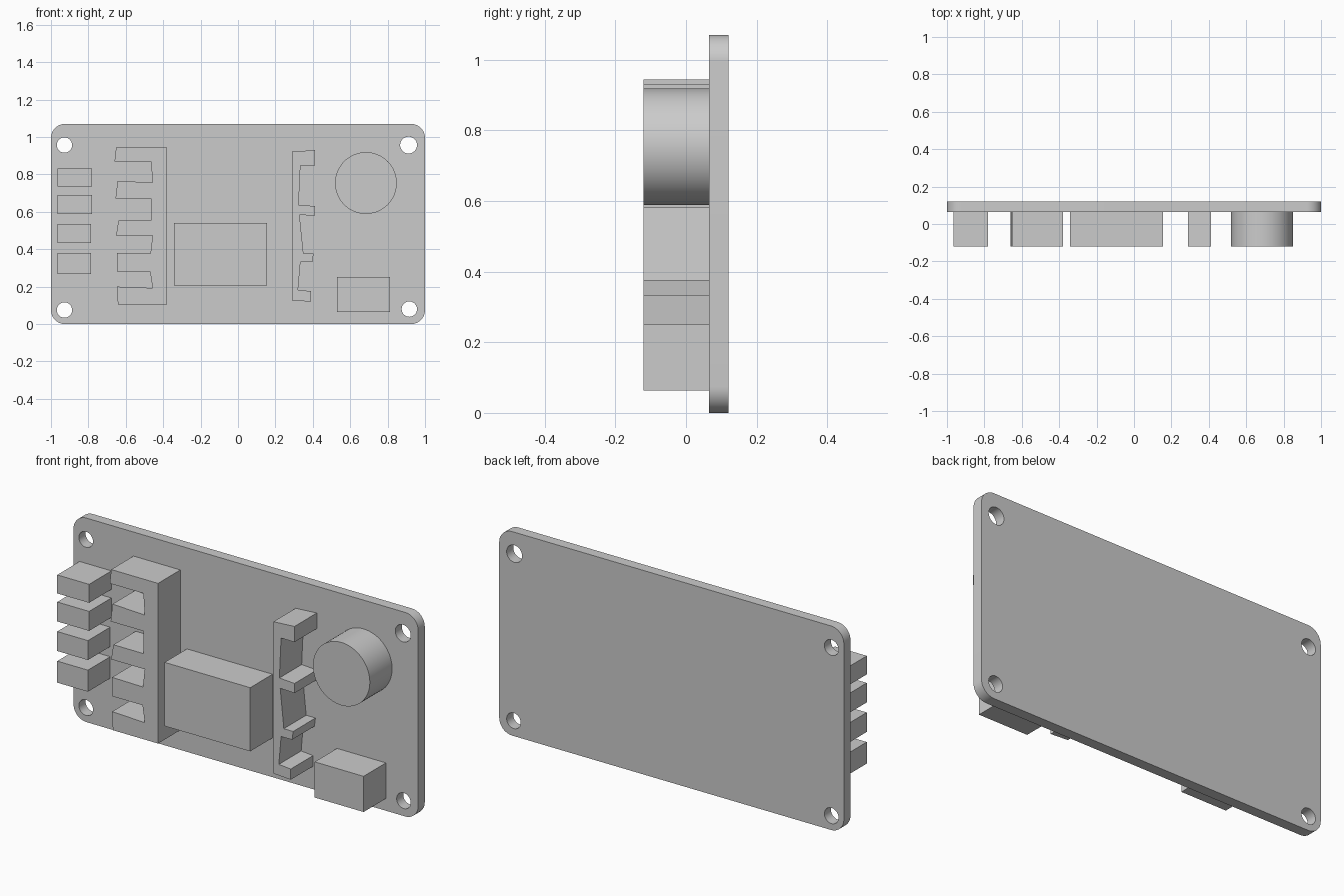
import bpy
import bmesh
import math

cube = bpy.data.objects.get("Cube")
if cube:
    bpy.data.objects.remove(cube, do_unlink=True)

FRONT, BOARD, BACK = -0.12, 0.065, 0.12

grey = bpy.data.materials.new("plain grey")
grey.use_nodes = True
grey.diffuse_color = (0.6, 0.6, 0.6, 1)
grey.node_tree.nodes["Principled BSDF"].inputs["Base Color"].default_value = grey.diffuse_color


def prism(name, outlines, y0=FRONT, y1=BOARD):
    """Extrude closed (x, z) outlines from y0 back to y1."""
    bm = bmesh.new()
    for outline in outlines:
        face = bm.faces.new([bm.verts.new((x, y0, z)) for x, z in outline])
        extruded = bmesh.ops.extrude_face_region(bm, geom=[face], use_keep_orig=True)
        moved = [g for g in extruded["geom"] if isinstance(g, bmesh.types.BMVert)]
        bmesh.ops.translate(bm, verts=moved, vec=(0, y1 - y0, 0))
    bmesh.ops.recalc_face_normals(bm, faces=bm.faces)
    mesh = bpy.data.meshes.new(name)
    bm.to_mesh(mesh)
    bm.free()
    mesh.materials.append(grey)
    obj = bpy.data.objects.new(name, mesh)
    bpy.context.collection.objects.link(obj)
    return obj


def arc(cx, cz, r, start=0, sweep=360, steps=48):
    count = steps if sweep == 360 else steps + 1
    angles = [math.radians(start + sweep * i / steps) for i in range(count)]
    return [(cx + r * math.cos(a), cz + r * math.sin(a)) for a in angles]


def box(name, x0, x1, z0, z1):
    return prism(name, [[(x0, z0), (x1, z0), (x1, z1), (x0, z1)]])


def select_only(obj):
    bpy.ops.object.select_all(action="DESELECT")
    obj.select_set(True)
    bpy.context.view_layer.objects.active = obj


def smooth(obj):
    select_only(obj)
    bpy.ops.object.shade_smooth_by_angle(angle=math.radians(30))


# Rounded board with four mounting holes
R, TOP = 0.075, 1.07
corners = [(1 - R, TOP - R), (R - 1, TOP - R), (R - 1, R), (1 - R, R)]
outline = [p for i, (x, z) in enumerate(corners) for p in arc(x, z, R, 90 * i, 90, 12)]
board = prism("circuit_board", [outline], BOARD, BACK)
holes = [(-0.928, 0.957, 0.041), (0.912, 0.957, 0.045),
         (-0.928, 0.075, 0.041), (0.916, 0.08, 0.041)]
cutter = prism("hole_cutter", [arc(*h) for h in holes], 0, 0.2)
cutter.hide_render = True
cut = board.modifiers.new("mounting_holes", "BOOLEAN")
cut.operation = "DIFFERENCE"
cut.solver = "EXACT"
cut.object = cutter
select_only(board)
bpy.ops.object.modifier_apply(modifier=cut.name)
bpy.data.objects.remove(cutter, do_unlink=True)
smooth(board)

# Row of four terminal pins
pins = [(-0.78, 0.735, 0.832), (-0.78, 0.588, 0.69),
        (-0.787, 0.433, 0.535), (-0.787, 0.267, 0.38)]
for i, (x1, z0, z1) in enumerate(pins):
    box(f"terminal_pin_{i + 1}", -0.965, x1, z0, z1)

# Comb-shaped terminal block
prism("terminal_block", [[
    (-0.38, 0.944), (-0.652, 0.944), (-0.66, 0.869), (-0.465, 0.869),
    (-0.457, 0.757), (-0.644, 0.765), (-0.655, 0.671), (-0.465, 0.671),
    (-0.465, 0.553), (-0.639, 0.553), (-0.652, 0.473), (-0.457, 0.473),
    (-0.468, 0.377), (-0.647, 0.38), (-0.647, 0.281), (-0.47, 0.281),
    (-0.457, 0.193), (-0.647, 0.2), (-0.642, 0.104), (-0.38, 0.104)]])

# Narrow slotted bracket
prism("slotted_bracket", [[
    (0.289, 0.922), (0.412, 0.93), (0.412, 0.848), (0.334, 0.848),
    (0.324, 0.636), (0.412, 0.631), (0.412, 0.58), (0.329, 0.583),
    (0.35, 0.377), (0.404, 0.377), (0.398, 0.332), (0.334, 0.332),
    (0.321, 0.182), (0.39, 0.176), (0.39, 0.12), (0.289, 0.126)]])

# Block components and round capacitor
box("main_chip", -0.342, 0.155, 0.206, 0.54)
box("corner_connector", 0.529, 0.813, 0.064, 0.251)
smooth(prism("round_capacitor", [arc(0.684, 0.754, 0.165, steps=64)]))
